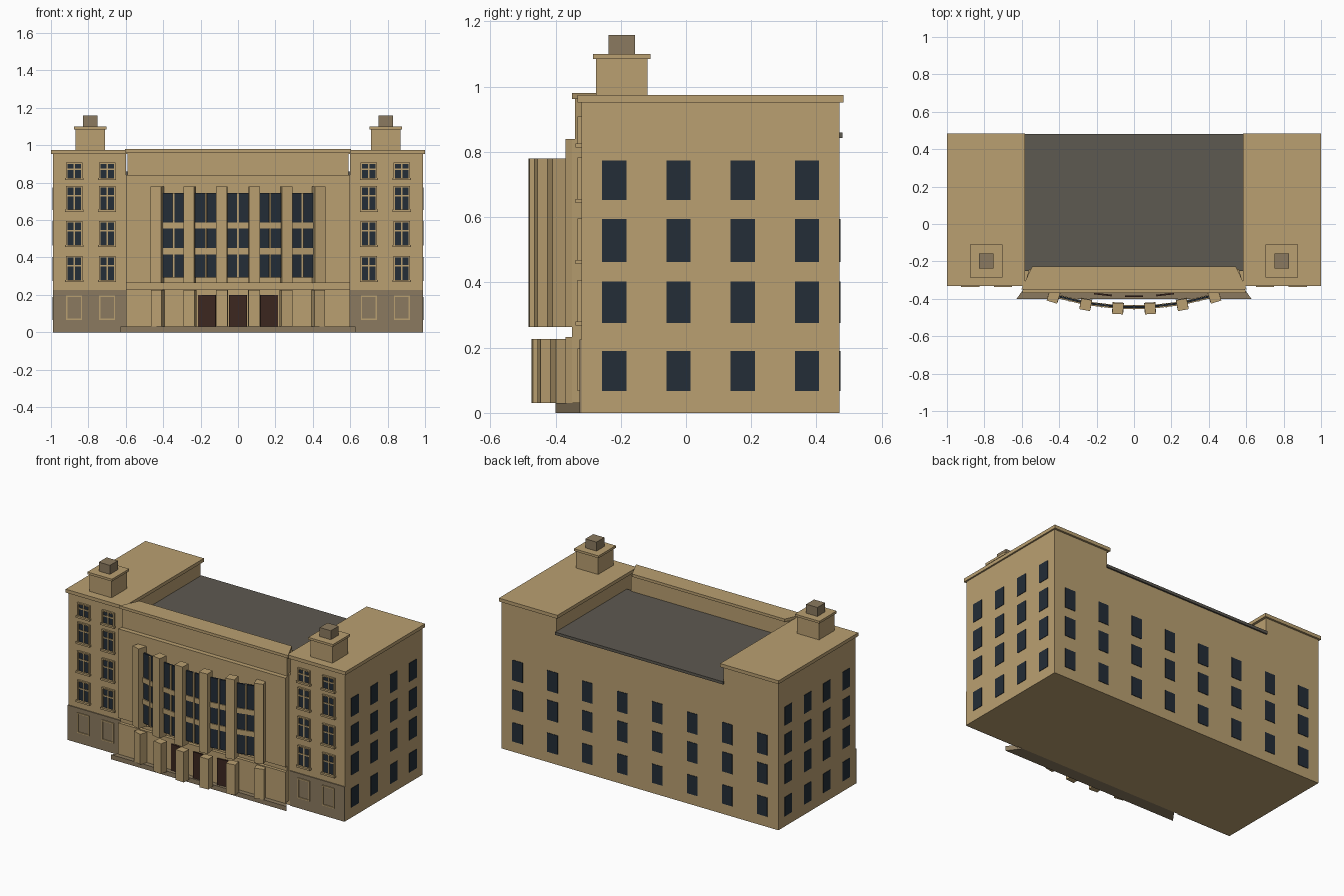
import bpy, bmesh, math
from mathutils import Matrix, Vector

cube = bpy.data.objects.get("Cube")
if cube:
    bpy.data.objects.remove(cube, do_unlink=True)


def material(name, r, g, b):
    m = bpy.data.materials.new(name)
    m.use_nodes = True
    m.diffuse_color = (r, g, b, 1)
    m.node_tree.nodes["Principled BSDF"].inputs["Base Color"].default_value = (r, g, b, 1)
    return m


STONE = material("sandstone", 0.49, 0.35, 0.165)
BASE = material("brown_stone", 0.26, 0.195, 0.115)
ROOF = material("roof_grey", 0.11, 0.10, 0.082)
GLASS = material("window_glass", 0.017, 0.026, 0.038)
DOOR = material("door_wood", 0.045, 0.02, 0.014)

parts = {}


def get_part(name, mat):
    if name not in parts:
        parts[name] = (bmesh.new(), mat)
    return parts[name][0]


def block(name, mat, x0, x1, y0, y1, z0, z1, place=Matrix()):
    """Add an axis-aligned box, optionally moved by a matrix, to a named part."""
    centre = Vector((x0 + x1, y0 + y1, z0 + z1)) / 2
    size = Matrix.Diagonal((abs(x1 - x0), y1 - y0, z1 - z0, 1))
    bmesh.ops.create_cube(get_part(name, mat), size=1,
                          matrix=place @ Matrix.Translation(centre) @ size)


def flared(name, mat, front_x, back_x, front_y, back_y, z0, z1):
    """Add a slab whose front is a different width from its back."""
    bm = get_part(name, mat)
    outline = [(-front_x, front_y), (front_x, front_y), (back_x, back_y), (-back_x, back_y)]
    low = [bm.verts.new((x, y, z0)) for x, y in outline]
    high = [bm.verts.new((x, y, z1)) for x, y in outline]
    bm.faces.new(low[::-1])
    bm.faces.new(high)
    for i in range(4):
        j = (i + 1) % 4
        bm.faces.new((low[i], low[j], high[j], high[i]))


FRONT, BACK, SIDE = -0.32, 0.47, 0.99
ROWS = [(0.067, 0.19), (0.275, 0.403), (0.463, 0.594), (0.653, 0.773)]

# Main hall and its sunken roof
block("hall_body", STONE, -0.6, 0.6, FRONT, BACK, 0, 0.842)
block("hall_roof", ROOF, -0.6, 0.6, -0.25, 0.48, 0.842, 0.86)

# Projecting centre facade with a groove above the ground floor
flared("facade_core", STONE, 0.595, 0.59, -0.35, FRONT, 0.03, 0.84)
flared("facade_lower", STONE, 0.6, 0.585, -0.37, FRONT, 0.03, 0.232)
flared("facade_upper", STONE, 0.6, 0.585, -0.37, FRONT, 0.264, 0.84)
flared("attic_wall", STONE, 0.59, 0.56, -0.34, -0.24, 0.84, 0.962)
flared("attic_coping", STONE, 0.603, 0.545, -0.35, -0.228, 0.962, 0.98)
flared("entrance_step", BASE, 0.628, 0.57, -0.40, FRONT, 0, 0.03)


def wing_window(x, z0, z1):
    w, f = 0.036, 0.008
    block("front_window_glass", GLASS, x - w, x + w, FRONT - 0.004, FRONT, z0, z1)
    for s in (-1, 1):
        block("front_window_frames", STONE, x + s * w, x + s * (w + f),
              FRONT - 0.012, FRONT, z0, z1 + f)
    block("front_window_frames", STONE, x - w, x + w, FRONT - 0.012, FRONT, z1, z1 + f)
    block("front_window_sills", STONE, x - w - 0.013, x + w + 0.013,
          FRONT - 0.018, FRONT, z0 - 0.012, z0)
    # Glazing bars
    bar = z0 + 0.63 * (z1 - z0)
    block("glazing_bars", STONE, x - 0.004, x + 0.004, FRONT - 0.008, FRONT, z0, z1)
    block("glazing_bars", STONE, x - w, x + w, FRONT - 0.008, FRONT, bar - 0.004, bar + 0.004)


for s in (-1, 1):
    # Wings with overhanging cornices
    block("wing_body", STONE, s * 0.598, s * SIDE, FRONT, BACK, 0, 0.952)
    block("wing_cornice", STONE, s * 0.582, s, -0.332, 0.483, 0.952, 0.974)
    block("wing_plinth", BASE, s * 0.6, s * SIDE, FRONT - 0.006, FRONT, 0, 0.225)

    # Roof turrets
    cx, cy = s * 0.79, -0.197
    for name, mat, r, z0, z1 in (("turret_base", STONE, 0.079, 0.974, 1.085),
                                 ("turret_cap", STONE, 0.088, 1.085, 1.1),
                                 ("turret_top", BASE, 0.04, 1.1, 1.158)):
        block(name, mat, cx - r, cx + r, cy - r, cy + r, z0, z1)

    # Wing front windows and framed plinth panels
    for x in (s * 0.7, s * 0.876):
        for z0, z1 in ((0.28, 0.4), (0.468, 0.588), (0.656, 0.775), (0.825, 0.9)):
            wing_window(x, z0, z1)
        for t in (-1, 1):
            block("plinth_panels", STONE, x + t * 0.036, x + t * 0.043,
                  FRONT - 0.012, FRONT, 0.067, 0.197)
        for z in (0.067, 0.19):
            block("plinth_panels", STONE, x - 0.036, x + 0.036,
                  FRONT - 0.012, FRONT, z, z + 0.007)

    # Side windows
    for i in range(4):
        y = -0.22 + i * 0.197
        for z0, z1 in ROWS:
            block("side_windows", GLASS, s * SIDE, s * (SIDE + 0.003),
                  y - 0.037, y + 0.037, z0, z1)

# Back windows
for i in range(8):
    x = -0.875 + i * 0.25
    for z0, z1 in ROWS[:3]:
        block("back_windows", GLASS, x - 0.037, x + 0.037, BACK, BACK + 0.003, z0, z1)

# Curved colonnade: everything is placed by its angle around one centre
RADIUS, CENTRE_Y = 1.455, 1.003


def on_arc(x):
    angle = math.asin(x / RADIUS)
    return (Matrix.Translation((0, CENTRE_Y, 0)) @ Matrix.Rotation(angle, 4, 'Z')
            @ Matrix.Translation((0, -RADIUS, 0)))


for i in range(6):
    place = on_arc((i - 2.5) * 0.172)
    block("tall_columns", STONE, -0.029, 0.029, -0.032, 0.027, 0.264, 0.78, place)
    block("lower_pillars", STONE, -0.03, 0.03, -0.022, 0.03, 0.03, 0.226, place)

for i in range(5):
    place = on_arc((i - 2) * 0.172)
    block("curtain_glass", GLASS, -0.088, 0.088, 0.004, 0.014, 0.292, 0.745, place)
    block("curtain_mullions", STONE, -0.005, 0.005, -0.004, 0.016, 0.292, 0.745, place)
    for z in (0.417, 0.555):
        block("curtain_spandrels", STONE, -0.06, 0.06, -0.002, 0.018, z, z + 0.033, place)

# Entrance doors, following the same curve closer to the wall
for i in (-1, 0, 1):
    place = Matrix.Translation((0, 0.063, 0)) @ on_arc(i * 0.167)
    block("entrance_doors", DOOR, -0.048, 0.048, -0.002, 0.007, 0.03, 0.2, place)

# Turn each part into an object
for name, (bm, mat) in parts.items():
    bmesh.ops.recalc_face_normals(bm, faces=bm.faces)
    mesh = bpy.data.meshes.new(name)
    bm.to_mesh(mesh)
    bm.free()
    mesh.materials.append(mat)
    bpy.context.scene.collection.objects.link(bpy.data.objects.new(name, mesh))
